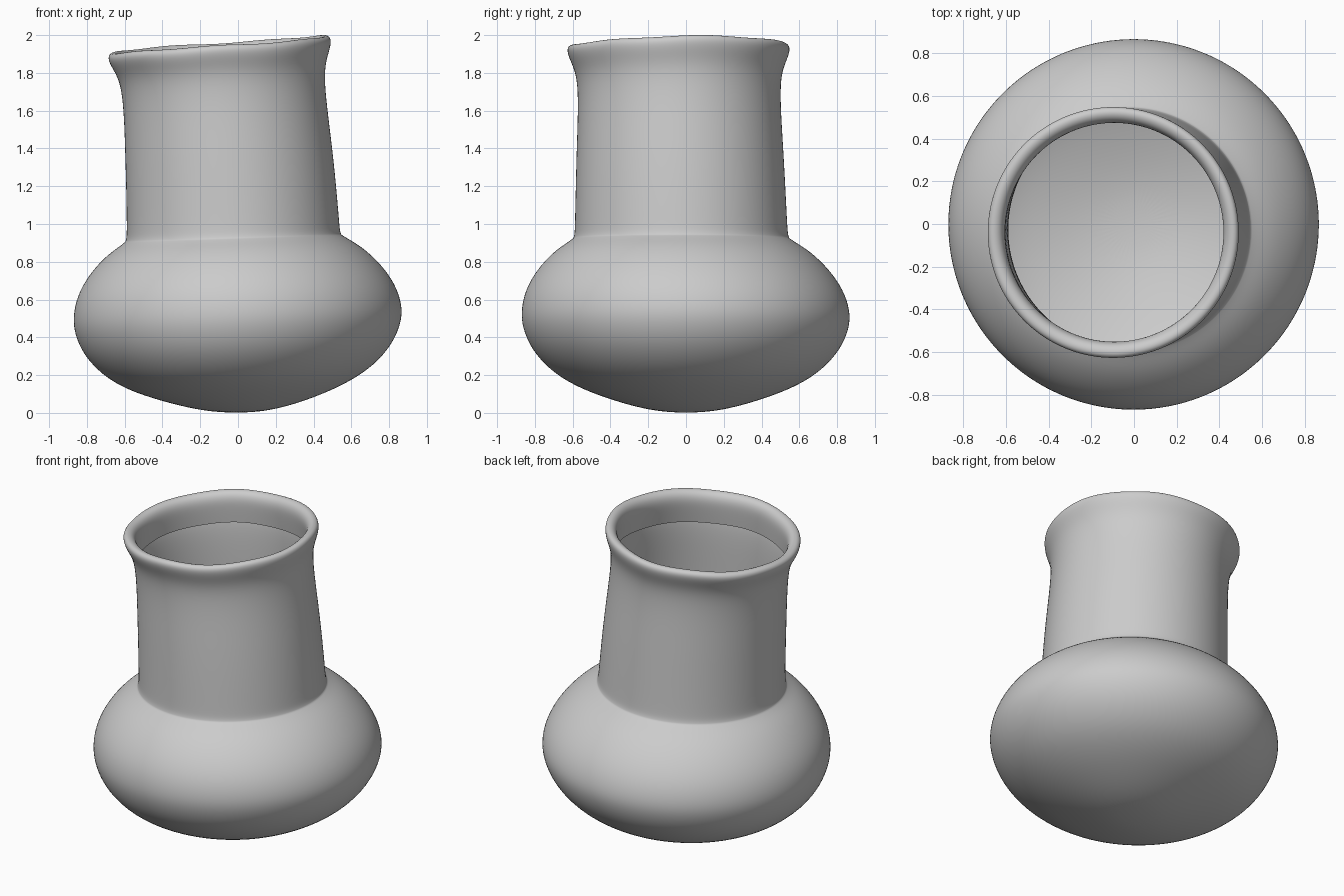
import bpy, bmesh
from math import cos, sin, tau

if "Cube" in bpy.data.objects:
    bpy.data.objects.remove(bpy.data.objects["Cube"])

SIDES = 48

# Plain clay colour
clay = bpy.data.materials.new("pale grey clay")
clay.use_nodes = True
colour = (0.6, 0.6, 0.6, 1)
clay.diffuse_color = colour
clay.node_tree.nodes["Principled BSDF"].inputs["Base Color"].default_value = colour

# Profile (radius, height): squat bowl, neck, flared lip, lip turned inside
BOWL = [(0.15, 0.008), (0.3, 0.04), (0.47, 0.095), (0.6, 0.15), (0.72, 0.225),
        (0.82, 0.335), (0.868, 0.45), (0.874, 0.54), (0.845, 0.65),
        (0.775, 0.76), (0.68, 0.855), (0.6, 0.905), (0.573, 0.925)]
NECK = [(0.566, 0.945), (0.563, 1.0), (0.556, 1.2), (0.548, 1.4),
        (0.538, 1.6), (0.538, 1.74), (0.553, 1.82)]
LIP = [(0.58, 1.88), (0.592, 1.92), (0.585, 1.945), (0.56, 1.955),
       (0.528, 1.94), (0.512, 1.9), (0.515, 1.84), (0.525, 1.75)]


def ring(bm, radius, z):
    """One slightly tilted ring whose centre drifts as the neck leans."""
    t = max(0, (z - 0.93)) / 1.02
    shift = min(1, max(0, (z - 0.5) / 0.43)) * 0.025
    cx = -shift - 0.075 * t ** 1.4
    cy = -shift - 0.015 * t
    tilt = 0.035 + 0.045 * t ** 2
    verts = []
    for i in range(SIDES):
        a = tau * i / SIDES
        x, y = radius * cos(a), radius * sin(a)
        wobble = 0.004 * sin(3 * a + 1) + 0.003 * sin(7 * a)
        dz = tilt * x * min(1, radius / 0.6) + 0.015 * t * y + wobble * t
        verts.append(bm.verts.new((cx + x, cy + y, z + dz)))
    return verts


# Pot: one lofted skin from the rounded base up and over the lip
bm = bmesh.new()
rings = [ring(bm, r, z) for r, z in BOWL + NECK + LIP]
base = bm.verts.new((0, 0, 0))
for i in range(SIDES):
    j = (i + 1) % SIDES
    bm.faces.new((base, rings[0][j], rings[0][i]))
    for low, high in zip(rings, rings[1:]):
        bm.faces.new((low[i], low[j], high[j], high[i]))

# Keep the joint between bowl and neck crisp
crease = bm.edges.layers.float.new("crease_edge")
joint = set(rings[len(BOWL) - 1])
for e in bm.edges:
    if set(e.verts) <= joint:
        e[crease] = 0.6

mesh = bpy.data.meshes.new("leaning_pot")
bm.to_mesh(mesh)
bm.free()
mesh.materials.append(clay)
for p in mesh.polygons:
    p.use_smooth = True
pot = bpy.data.objects.new("leaning_pot", mesh)
bpy.context.collection.objects.link(pot)
smooth = pot.modifiers.new("Smooth", 'SUBSURF')
smooth.levels = smooth.render_levels = 2
